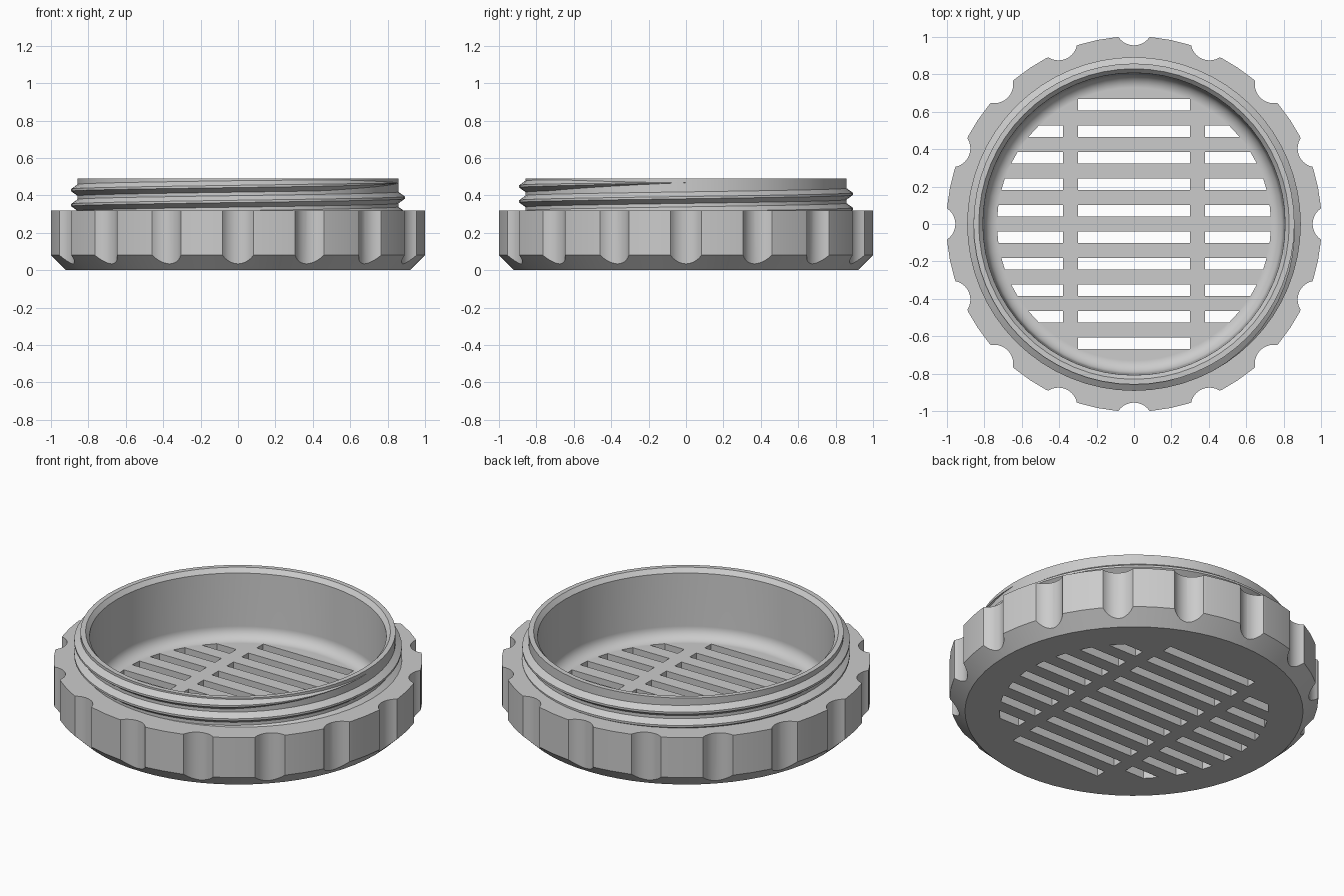
import bpy, bmesh, math
from mathutils import Matrix, Vector

cube = bpy.data.objects.get("Cube")
if cube:
    bpy.data.objects.remove(cube, do_unlink=True)

grey = bpy.data.materials.new("light_grey")
grey.use_nodes = True
grey.diffuse_color = (0.6, 0.6, 0.6, 1)
grey.node_tree.nodes["Principled BSDF"].inputs["Base Color"].default_value = grey.diffuse_color

RIM, NECK, TOP, FLOOR = 1.003, 0.858, 0.49, 0.08
WALL, FILLET = 0.80, 0.07


def make_object(name, bm):
    bmesh.ops.recalc_face_normals(bm, faces=bm.faces[:])
    mesh = bpy.data.meshes.new(name)
    bm.to_mesh(mesh)
    bm.free()
    mesh.materials.append(grey)
    ob = bpy.data.objects.new(name, mesh)
    bpy.context.collection.objects.link(ob)
    return ob


def activate(ob):
    bpy.ops.object.select_all(action='DESELECT')
    ob.select_set(True)
    bpy.context.view_layer.objects.active = ob


def cut(ob, cutter):
    mod = ob.modifiers.new("cut", 'BOOLEAN')
    mod.operation, mod.solver, mod.object = 'DIFFERENCE', 'EXACT', cutter
    activate(ob)
    bpy.ops.object.modifier_apply(modifier=mod.name)
    bpy.data.objects.remove(cutter, do_unlink=True)


def smooth(ob):
    activate(ob)
    bpy.ops.object.shade_smooth_by_angle(angle=math.radians(30))


# Cap body: one lathed profile with grip, neck, chamfered lip and filleted floor
profile = [(0, 0), (0.92, 0), (RIM, 0.08), (RIM, 0.32), (NECK, 0.32), (NECK, TOP),
           (0.83, TOP), (0.808, 0.465)]
for i in range(7):
    a = math.radians(15 * i)
    profile.append((WALL - FILLET + FILLET * math.cos(a), FLOOR + FILLET - FILLET * math.sin(a)))
profile.append((0, FLOOR))

bm = bmesh.new()
points = [bm.verts.new((r, 0, z)) for r, z in profile]
edges = [bm.edges.new(pair) for pair in zip(points, points[1:])]
bmesh.ops.spin(bm, geom=points + edges, cent=(0, 0, 0), axis=(0, 0, 1),
               angle=math.tau, steps=64, use_merge=False)
bmesh.ops.remove_doubles(bm, verts=bm.verts[:], dist=0.0001)
poles = [v for v in bm.verts if v.co.xy.length < 0.001]
bmesh.ops.dissolve_verts(bm, verts=poles)
body = make_object("vented_cap_body", bm)

# Sixteen finger notches around the grip
bm = bmesh.new()
for i in range(16):
    spot = Matrix.Rotation(math.tau * i / 16, 4, 'Z') @ Matrix.Translation((1.055, 0, 0.16))
    bmesh.ops.create_cone(bm, cap_ends=True, segments=32, radius1=0.1, radius2=0.1,
                          depth=0.6, matrix=spot)
cut(body, make_object("notch_cutter", bm))

# Vent slots: ten rows in three columns, the outer columns clipped to a circle
bm = bmesh.new()
VENT, PITCH, HALF = 0.732, 0.1415, 0.031


def add_slot(outline):
    face = bm.faces.new([bm.verts.new((x, y, -0.1)) for x, y in outline])
    solid = bmesh.ops.extrude_face_region(bm, geom=[face])
    verts = [v for v in solid["geom"] if isinstance(v, bmesh.types.BMVert)]
    bmesh.ops.translate(bm, verts=verts, vec=Vector((0, 0, 0.3)))


for row in range(10):
    y = (row - 4.5) * PITCH
    lo, hi = y - HALF, y + HALF
    add_slot([(-0.3, lo), (0.3, lo), (0.3, hi), (-0.3, hi)])
    if 0 < row < 9:
        reach_lo, reach_hi = (math.sqrt(VENT ** 2 - e ** 2) for e in (lo, hi))
        for s in (-1, 1):
            add_slot([(s * 0.38, lo), (s * reach_lo, lo), (s * reach_hi, hi), (s * 0.38, hi)])
cut(body, make_object("slot_cutter", bm))
smooth(body)
normals = body.modifiers.new("even_normals", 'WEIGHTED_NORMAL')
normals.keep_sharp = True

# Screw thread: a V ridge climbing the neck and tapering out at its upper end
bm = bmesh.new()
LEAD, END_Z, STEPS, TURNS = 0.08, 0.468, 160, 2.5
rings = []
for i in range(STEPS + 1):
    back = TURNS * (1 - i / STEPS)          # turns left before the end
    size = min(1, 0.03 + back * 6)
    a, z = -math.tau * back, END_Z - LEAD * back
    ring = []
    for r, dz in ((NECK - 0.01, -0.038), (NECK + 0.034 * size, -0.006),
                  (NECK + 0.034 * size, 0.006), (NECK - 0.01, 0.038)):
        ring.append(bm.verts.new((r * math.cos(a), r * math.sin(a), min(z + dz * size, TOP - 0.002))))
    rings.append(ring)
for one, two in zip(rings, rings[1:]):
    for k in range(4):
        m = (k + 1) % 4
        bm.faces.new((one[k], one[m], two[m], two[k]))
bm.faces.new(rings[0])
bm.faces.new(rings[-1])
smooth(make_object("screw_thread", bm))
